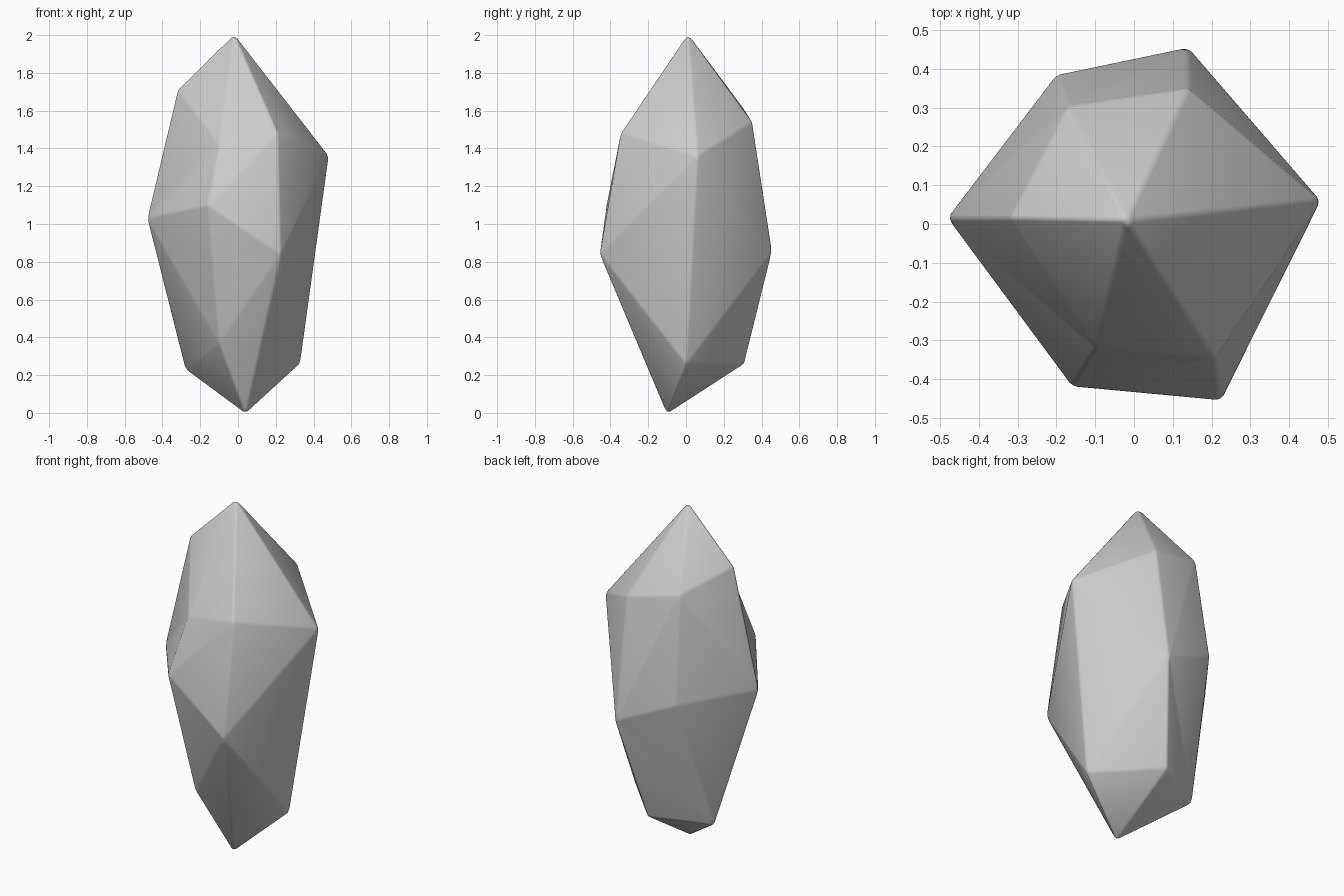
import bpy, bmesh

if "Cube" in bpy.data.objects:
    bpy.data.objects.remove(bpy.data.objects["Cube"])

# Corner points of the crystal, named by direction (front, back, left, right) and level
P = {
    "top": (-0.02, 0.01, 2.006), "tip": (0.04, -0.10, -0.006),
    # upper ring
    "l_up": (-0.32, 0.015, 1.71), "fl_up": (-0.10, -0.32, 1.42), "fr_up": (0.21, -0.345, 1.48),
    "r_up": (0.482, 0.06, 1.36), "br_up": (0.14, 0.35, 1.54), "bl_up": (-0.17, 0.305, 1.61),
    # middle ring
    "l_mid": (-0.482, 0.015, 1.03), "fl_mid": (-0.16, -0.42, 1.10), "fr_mid": (0.225, -0.456, 0.84),
    "br_mid": (0.14, 0.456, 0.85), "bl_mid": (-0.20, 0.385, 1.00),
    # lower ring
    "l_low": (-0.28, 0.14, 0.23), "fl_low": (-0.10, -0.25, 0.37),
    "r_low": (0.33, 0.0, 0.26), "b_low": (0.03, 0.31, 0.26),
}

# Faceted body wrapped round the points
bm = bmesh.new()
v = {name: bm.verts.new(co) for name, co in P.items()}
bmesh.ops.convex_hull(bm, input=bm.verts[:])


# Turn the diagonals that make shallow hollows
def turn(a, b):
    edge = bm.edges.get((v[a], v[b]))
    if edge:
        bmesh.ops.rotate_edges(bm, edges=[edge], use_ccw=False)


turn("l_up", "fl_mid")
turn("bl_mid", "b_low")
bmesh.ops.recalc_face_normals(bm, faces=bm.faces[:])

mesh = bpy.data.meshes.new("crystal")
bm.to_mesh(mesh)
bm.free()
crystal = bpy.data.objects.new("crystal", mesh)
bpy.context.collection.objects.link(crystal)

# Slightly worn edges
bevel = crystal.modifiers.new("worn_edges", "BEVEL")
bevel.width = 0.01
bevel.segments = 2
bevel.limit_method = 'NONE'
mesh.polygons.foreach_set("use_smooth", [True] * len(mesh.polygons))
